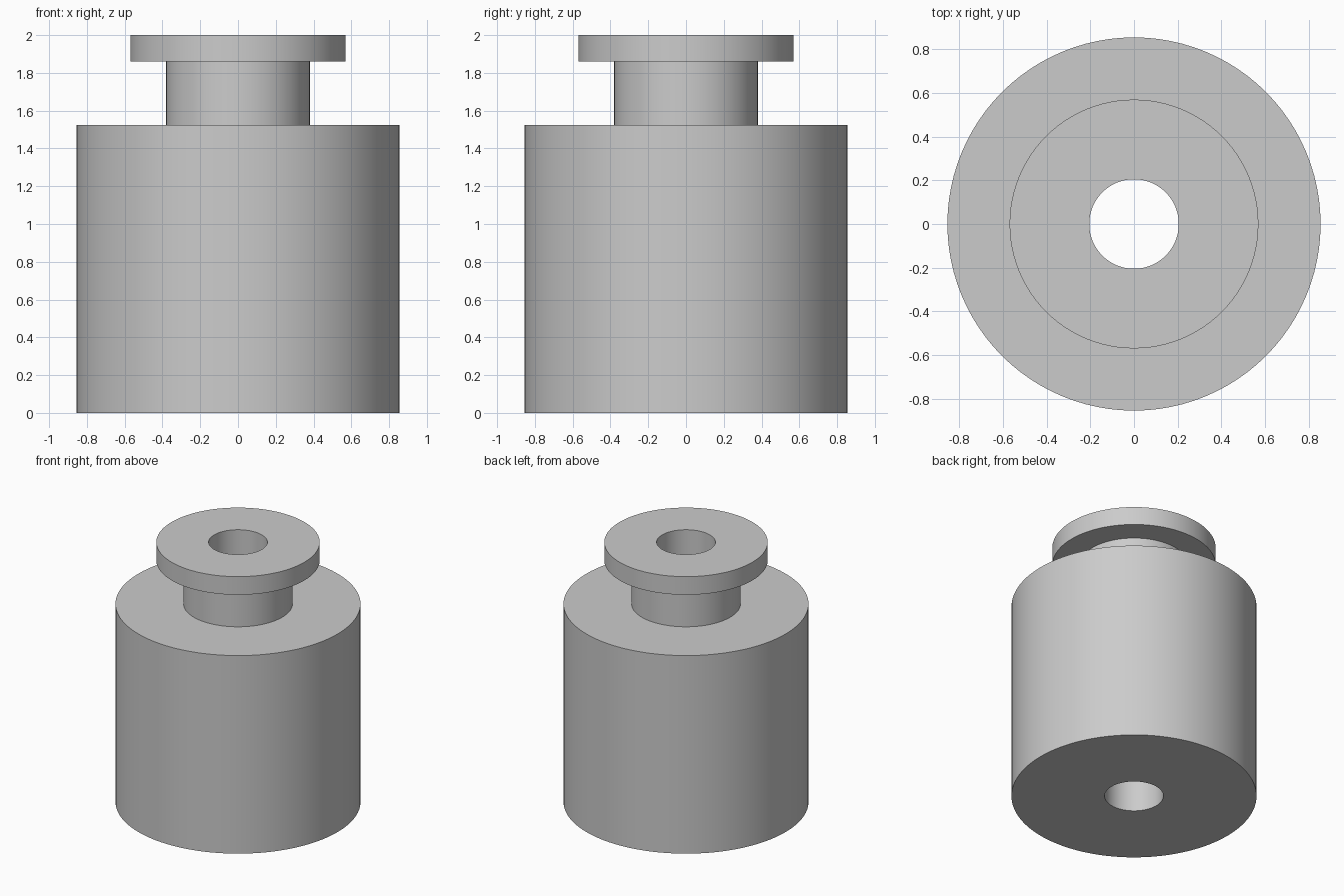
import bpy
import bmesh
import math

cube = bpy.data.objects.get("Cube")
if cube:
    bpy.data.objects.remove(cube, do_unlink=True)

SEGMENTS = 96

# Plain grey finish
grey = bpy.data.materials.new("light_grey")
grey.use_nodes = True
colour = (0.6, 0.6, 0.6, 1)
grey.diffuse_color = colour
grey.node_tree.nodes["Principled BSDF"].inputs["Base Color"].default_value = colour


def lathe(name, profile):
    """Revolve a closed (radius, height) outline around z."""
    bm = bmesh.new()
    rings = []
    for i in range(SEGMENTS):
        a = 2 * math.pi * i / SEGMENTS
        rings.append([bm.verts.new((r * math.cos(a), r * math.sin(a), z))
                      for r, z in profile])
    n = len(profile)
    for i, ring in enumerate(rings):
        following = rings[(i + 1) % SEGMENTS]
        for j in range(n):
            k = (j + 1) % n
            bm.faces.new((ring[j], following[j], following[k], ring[k]))
    bmesh.ops.recalc_face_normals(bm, faces=bm.faces)
    mesh = bpy.data.meshes.new(name)
    bm.to_mesh(mesh)
    bm.free()
    mesh.materials.append(grey)
    obj = bpy.data.objects.new(name, mesh)
    bpy.context.collection.objects.link(obj)
    bpy.ops.object.select_all(action="DESELECT")
    obj.select_set(True)
    bpy.context.view_layer.objects.active = obj
    bpy.ops.object.shade_smooth_by_angle(angle=math.radians(30))
    return obj


# Wide body, narrow neck and top flange, with one bore right through
bore, body, neck, flange = 0.205, 0.855, 0.38, 0.57
shoulder, flange_base, top = 1.525, 1.86, 2.0
lathe("flanged_spool", [
    (bore, 0), (body, 0), (body, shoulder), (neck, shoulder),
    (neck, flange_base), (flange, flange_base), (flange, top), (bore, top),
])
